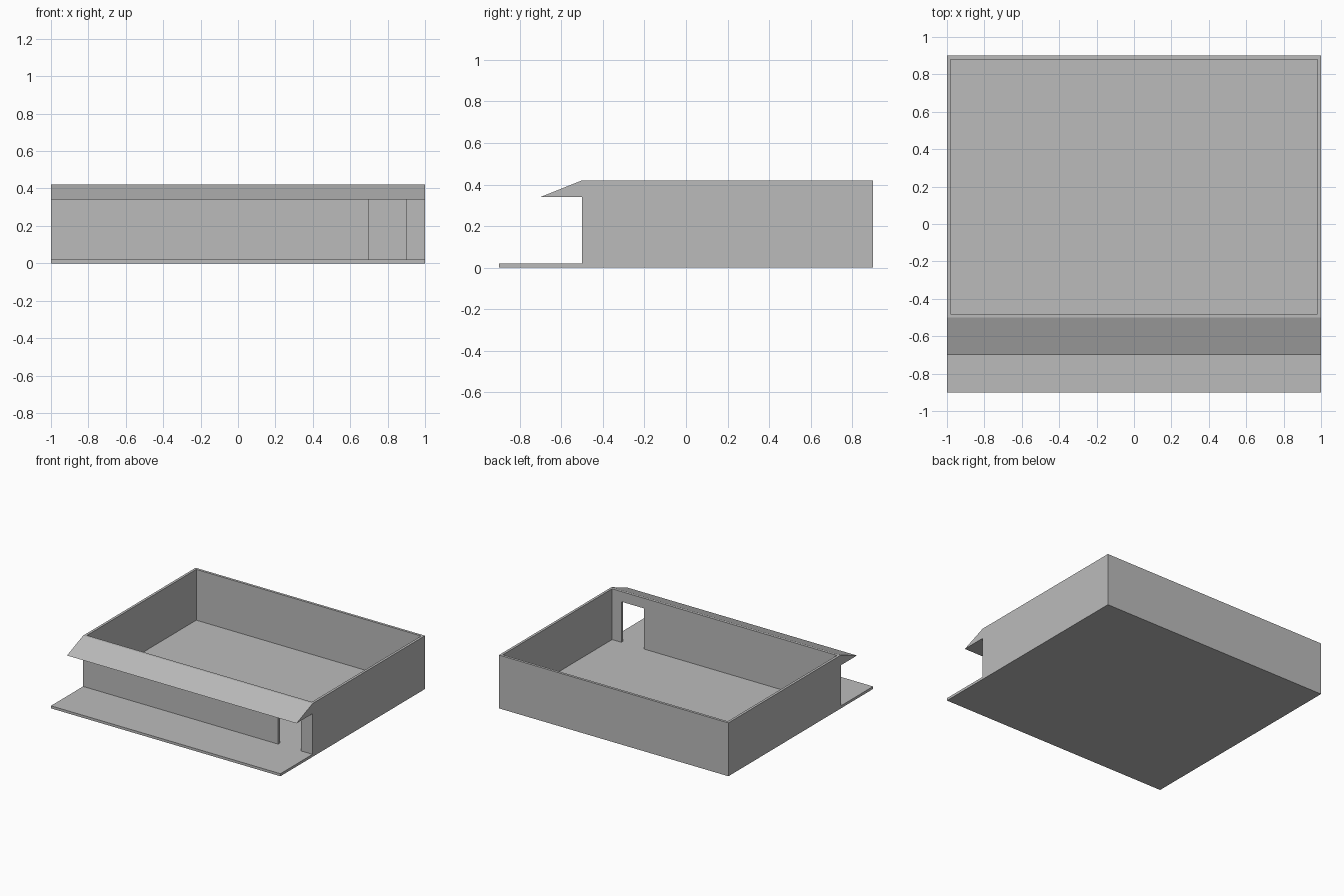
import bpy

cube = bpy.data.objects.get("Cube")
if cube:
    bpy.data.objects.remove(cube, do_unlink=True)

grey = bpy.data.materials.new("plain grey")
grey.use_nodes = True
colour = (0.5, 0.5, 0.5, 1)
grey.diffuse_color = colour
grey.node_tree.nodes["Principled BSDF"].inputs["Base Color"].default_value = colour


def extrude(name, profile, to_3d, low, high):
    """Solid made by sweeping a closed 2D profile between two depths."""
    n = len(profile)
    verts = [to_3d(a, b, d) for d in (low, high) for a, b in profile]
    faces = [tuple(range(n))[::-1], tuple(range(n, 2 * n))]
    faces += [(i, (i + 1) % n, n + (i + 1) % n, n + i) for i in range(n)]
    mesh = bpy.data.meshes.new(name)
    mesh.from_pydata(verts, [], faces)
    mesh.materials.append(grey)
    obj = bpy.data.objects.new(name, mesh)
    bpy.context.collection.objects.link(obj)
    return obj


def along_x(a, b, d):
    return (d, a, b)


def along_y(a, b, d):
    return (a, -d, b)


def box(name, x0, x1, y0, y1, z0, z1):
    return extrude(name, [(y0, z0), (y1, z0), (y1, z1), (y0, z1)], along_x, x0, x1)


T = 0.02                  # thickness of floor and walls
TOP, LINTEL = 0.42, 0.34  # wall top and doorway top
FRONT, BACK = -0.5, 0.9   # outer faces of the walled room

# Floor, running out in front as a porch
box("floor", -1, 1, -0.9, BACK, 0, T)

# Back and side walls
box("back_wall", -1, 1, BACK - T, BACK, T, TOP)
for name, x in (("right_wall", -1), ("left_wall", 1 - T)):
    box(name, x, x + T, FRONT + T, BACK - T, T, TOP)

# Front wall with a doorway open down to the floor
front_outline = [(-1, T), (0.7, T), (0.7, LINTEL), (0.9, LINTEL),
                 (0.9, T), (1, T), (1, TOP), (-1, TOP)]
extrude("front_wall", front_outline, along_y, -FRONT - T, -FRONT)

# Sloping awning over the porch
extrude("awning", [(-0.7, LINTEL), (FRONT, LINTEL), (FRONT, TOP)], along_x, -1, 1)
